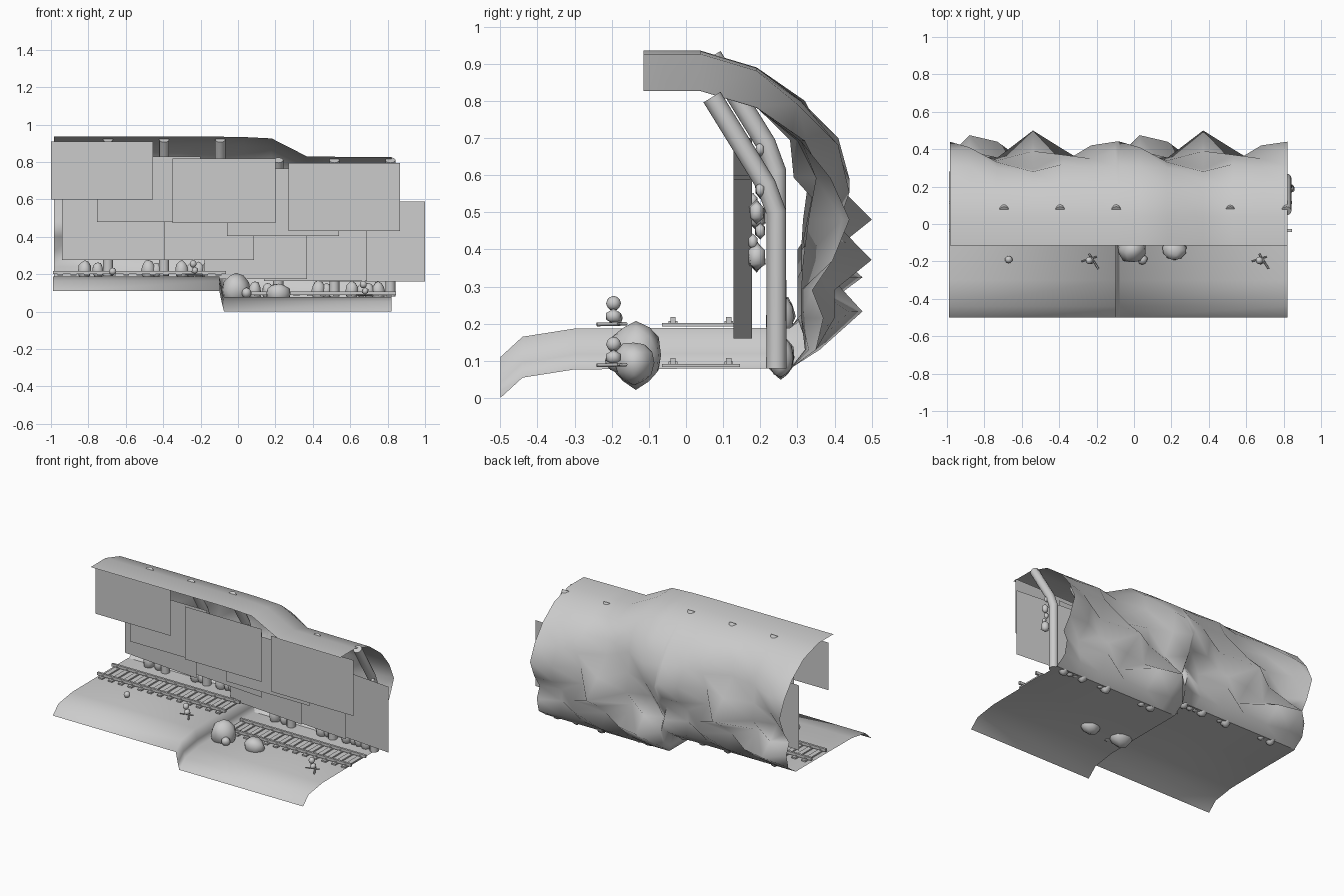
import bpy, bmesh, math, random
from mathutils import Vector

if "Cube" in bpy.data.objects:
    bpy.data.objects.remove(bpy.data.objects["Cube"])
random.seed(4)


def make(name, verts, faces, angle=None):
    me = bpy.data.meshes.new(name)
    me.from_pydata(verts, [], faces)
    me.validate()
    ob = bpy.data.objects.new(name, me)
    bpy.context.collection.objects.link(ob)
    if angle:
        bpy.ops.object.select_all(action='DESELECT')
        ob.select_set(True)
        bpy.context.view_layer.objects.active = ob
        bpy.ops.object.shade_smooth_by_angle(angle=math.radians(angle))
    return ob


def grid(name, rows, angle):
    n = len(rows[0])
    verts = [v for r in rows for v in r]
    faces = [(i * n + j, i * n + j + 1, (i + 1) * n + j + 1, (i + 1) * n + j)
             for i in range(len(rows) - 1) for j in range(n - 1)]
    return make(name, verts, faces, angle)


def box(name, x0, x1, y0, y1, z0, z1):
    v = [(x, y, z) for x in (x0, x1) for y in (y0, y1) for z in (z0, z1)]
    f = [(0, 1, 3, 2), (4, 6, 7, 5), (0, 4, 5, 1), (2, 3, 7, 6), (0, 2, 6, 4), (1, 5, 7, 3)]
    return make(name, v, f)


def rock(name, c, size, rough=0.12, sub=2):
    bm = bmesh.new()
    bmesh.ops.create_icosphere(bm, subdivisions=sub, radius=1)
    for v in bm.verts:
        k = 1 + random.uniform(-rough, rough)
        v.co = Vector((v.co.x * size[0] * k + c[0], v.co.y * size[1] * k + c[1], v.co.z * size[2] * k + c[2]))
    me = bpy.data.meshes.new(name)
    bm.to_mesh(me)
    bm.free()
    me.shade_smooth()
    ob = bpy.data.objects.new(name, me)
    bpy.context.collection.objects.link(ob)


def tube(name, pts, r, sides=8):
    cu = bpy.data.curves.new(name, 'CURVE')
    cu.dimensions = '3D'
    cu.bevel_depth = r
    cu.bevel_resolution = max(0, sides // 2 - 2)
    cu.use_fill_caps = True
    sp = cu.splines.new('POLY')
    sp.points.add(len(pts) - 1)
    for p, q in zip(sp.points, pts):
        p.co = (*q, 1)
    bpy.context.collection.objects.link(bpy.data.objects.new(name, cu))


def interp(x, table):
    for (a, u), (b, v) in zip(table, table[1:]):
        if x <= b:
            return u + (v - u) * max(0, (x - a) / (b - a))
    return table[-1][1]


def step(x):   # drop of the floor between the two levels
    return interp(x, [(-.1, .11), (-.085, .04), (-.075, 0), (1, 0)])


def slope(x):  # gentler drop of the ceiling
    return interp(x, [(0, .11), (.2, .1), (.37, .004), (1, 0)])


# two-level tunnel floor with a rounded front lip
floor_profile = [(-.5, .0), (-.44, .055), (-.3, .077), (.0, .079), (.28, .079)]
xs = [-.99, -.1, -.085, -.075, .82]
grid("tunnel_floor", [[(x, y, z + step(x)) for y, z in floor_profile] for x in xs], 80)

# lumpy cave wall curving over into the ceiling, same relief in both halves
wall = [(.28, .079), (.35, .13), (.39, .215), (.42, .29), (.435, .37), (.44, .48), (.39, .59),
        (.31, .69), (.19, .78), (.04, .825), (-.115, .825)]
cols = [-.075, .03, .18, .37, .53, .68]
relief = {1: [0, .01, -.02, 0, -.03, -.02], 2: [-.02, .085, .05, -.09, .01, -.08],
          3: [-.08, -.03, -.12, -.04, -.02, -.11], 4: [-.04, -.12, -.08, .065, -.12, -.04],
          5: [0, -.05, -.1, -.05, -.11, -.02], 6: [0, .02, -.06, -.1, -.02, -.04],
          7: [0, 0, -.01, -.03, .01, -.01]}
stations = [(max(x - .91, -.99), i) for i, x in enumerate(cols)] + [(-.1, 0), (-.085, 0)]
stations += [(x, i) for i, x in enumerate(cols)] + [(.82, 0)]
strip = []
for X, i in stations:
    line = []
    for k, (y, z) in enumerate(wall):
        t = max(0, min(1, (k - 1) / 6))
        line.append((X, y + relief.get(k, [0] * 6)[i], z + step(X) * (1 - t) + slope(X) * t))
    strip.append(line)
grid("cave_wall", strip, 80)

# bent timber props, track, loose wall-foot stones for each half
for side, dx, dz in (("left", -.91, .11), ("right", 0, 0)):
    for px in (.215, .515, .815):
        x = px + dx
        tube(side + "_prop", [(x, .243, .08 + dz), (x, .243, .5 + dz), (x, .215, .575 + dz), (x, .07, .81 + dz)], .027, 12)
        for cy, cz, s in ((.19, .38, .027), (.18, .42, .014), (.19, .5, .022), (.2, .56, .013), (.2, .45, .015)):
            rock(side + "_prop_growth", (x + .02, cy, cz + dz), (s, s, s * 1.5), .1, 1)
    for ry in (-.035, .115):
        box(side + "_rail", -.06 if dx == 0 else -.99, .845 + dx, ry - .007, ry + .007, .09 + dz, .108 + dz)
    for i in range(13):
        x = -.04 + i * .0705 + dx
        box(side + "_sleeper", max(x - .015, -.99), x + .015, -.065, .145, .083 + dz, .092 + dz)
        for ry in (-.035, .115):
            box(side + "_rail_clip", max(x - .006, -.99), x + .006, ry - .012, ry + .012, .092 + dz, .098 + dz)
    for cx, s in ((.09, .035), (.16, .03), (.43, .038), (.475, .028), (.61, .035), (.66, .026), (.70, .03), (.75, .035)):
        rock(side + "_foot_stone", (cx + dx, .255, .11 + dz), (s, s, s * 1.5), .08, 2)
    # little bone pile beside the track
    bx, by = .68 + dx, -.195
    rock(side + "_skull", (bx - .01, by, .145 + dz), (.019, .02, .02), .02)
    rock(side + "_jaw", (bx, by, .11 + dz), (.02, .024, .02), .05, 1)
    tube(side + "_bone", [(bx - .05, by - .005, .09 + dz), (bx + .03, by + .02, .09 + dz)], .004, 4)
    tube(side + "_bone", [(bx - .01, by + .035, .09 + dz), (bx + .04, by - .045, .088 + dz)], .005, 4)
rock("lone_skull", (-.67, -.19, .215), (.02, .02, .02), .03)

# boulders at the foot of the step
rock("large_boulder", (-.01, -.135, .115), (.075, .073, .088), .08)
rock("small_boulder", (.045, -.19, .1), (.027, .027, .028), .08)
rock("side_boulder", (.215, -.14, .095), (.065, .055, .058), .08)

# haze sheets: upper ones hang near the track, lower ones stand slightly turned by the wall
# (x0, x1, z0, z1, y at x0, y at x1)
sheets = [(-1, -.455, .6, .91, -.045, -.045), (-.755, -.2, .48, .83, -.035, -.035),
          (-.35, .2, .475, .82, -.045, -.045), (-.06, .54, .405, .765, -.035, -.035),
          (.27, .865, .43, .795, -.045, -.045),
          (-.94, -.39, .275, .7, .178, .128), (-.51, .085, .275, .7, .178, .128),
          (-.18, .37, .175, .6, .178, .128), (.14, .69, .165, .59, .178, .128),
          (.45, 1.0, .16, .59, .178, .128)]
for x0, x1, z0, z1, y0, y1 in sheets:
    make("haze_sheet", [(x0, y0, z0), (x1, y1, z0), (x1, y1, z1), (x0, y0, z1)], [(0, 1, 2, 3)])
